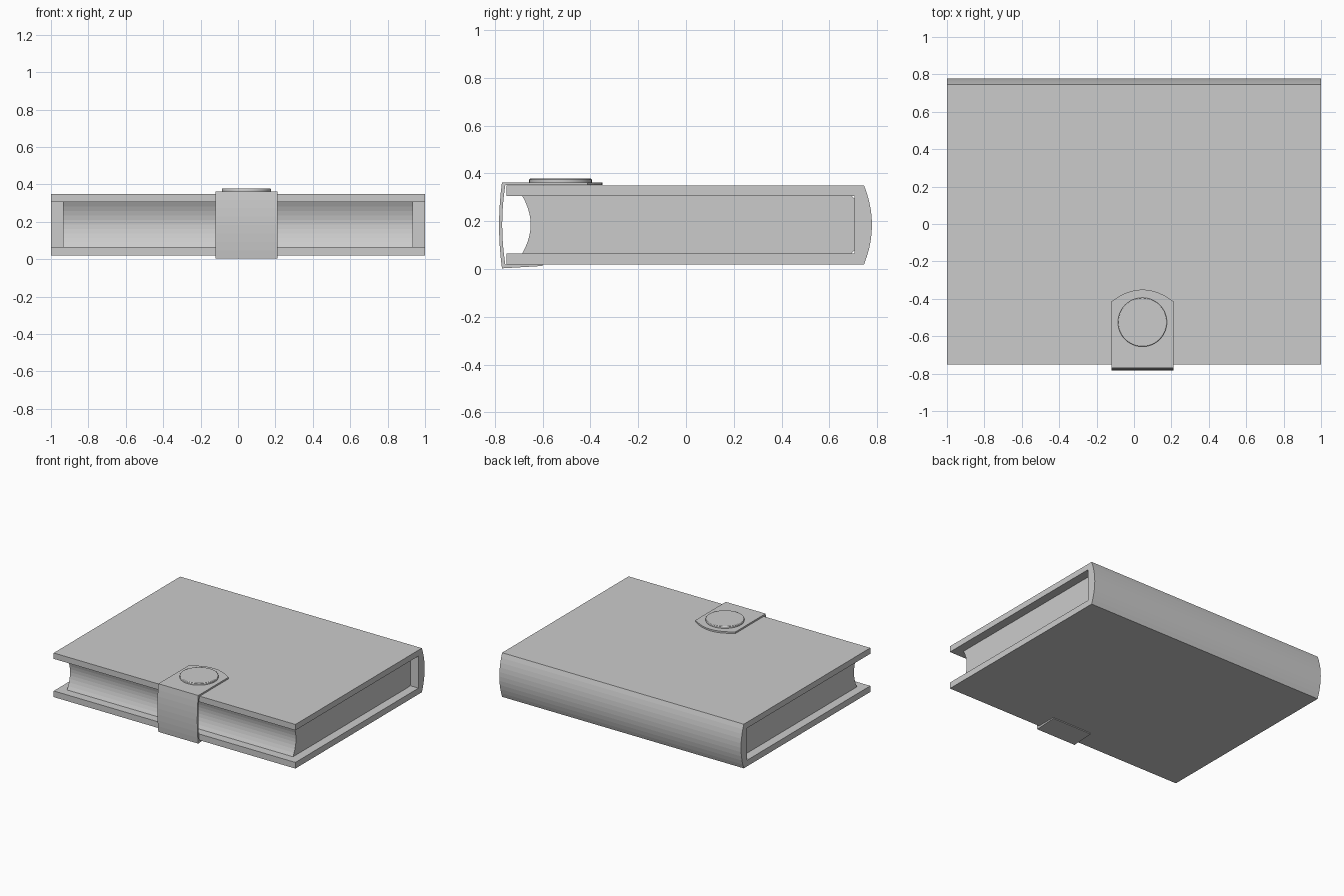
import bpy, bmesh, math

if "Cube" in bpy.data.objects:
    bpy.data.objects.remove(bpy.data.objects["Cube"])


def arc(y, bulge, z0, z1, n):
    """Points from z0 to z1 on a shallow bow whose middle is shifted by bulge."""
    return [(y + bulge * (1 - (2 * i / n - 1) ** 2), z0 + (z1 - z0) * i / n)
            for i in range(n + 1)]


def loft(name, sections):
    """Closed solid through matching sections, each (x, [(y, z), ...])."""
    bm = bmesh.new()
    rings = [[bm.verts.new((x, y, z)) for y, z in pts] for x, pts in sections]
    n = len(rings[0])
    for a, b in zip(rings, rings[1:]):
        for i in range(n):
            j = (i + 1) % n
            bm.faces.new((a[i], a[j], b[j], b[i]))
    bm.faces.new(rings[0])
    bm.faces.new(rings[-1])
    bmesh.ops.recalc_face_normals(bm, faces=bm.faces)
    mesh = bpy.data.meshes.new(name)
    bm.to_mesh(mesh)
    bm.free()
    ob = bpy.data.objects.new(name, mesh)
    bpy.context.collection.objects.link(ob)
    return ob


# Cover: two boards and a rounded spine as one C-shaped profile
cover = ([(-0.75, 0.02)] + arc(0.745, 0.033, 0.02, 0.35, 10)
         + [(-0.75, 0.35), (-0.75, 0.306), (0.705, 0.306), (0.705, 0.066), (-0.75, 0.066)])
loft("cover", [(-1, cover), (1, cover)])

# Page block with hollow fore edge and softened back corners
pages = (arc(-0.685, 0.035, 0.066, 0.306, 10)
         + [(0.693, 0.306), (0.705, 0.294), (0.705, 0.078), (0.693, 0.066)])
loft("page_block", [(-0.935, pages), (0.935, pages)])

# Clasp strap wrapping the fore edge, with a rounded tip on the top board
CX, HALF = 0.045, 0.165


def strap_profile(tip):
    outer = arc(-0.77, -0.012, 0.003, 0.363, 8)
    inner = arc(-0.756, -0.013, 0.351, 0.02, 8)
    return ([(-0.60, 0.013)] + outer + [(tip, 0.363), (tip, 0.351)]
            + inner + [(-0.60, 0.02)])


steps = [i / 4 - 1 for i in range(9)]
loft("clasp_strap", [(CX + HALF * t, strap_profile(-0.35 - 0.063 * t * t)) for t in steps])

# Round snap button
bpy.ops.mesh.primitive_cylinder_add(vertices=48, radius=0.131, depth=0.02,
                                    location=(CX, -0.525, 0.368))
button = bpy.context.object
button.name = "snap_button"
bevel = button.modifiers.new("edge", "BEVEL")
bevel.width = 0.004
bevel.segments = 2
bpy.ops.object.shade_smooth_by_angle(angle=math.radians(30))
